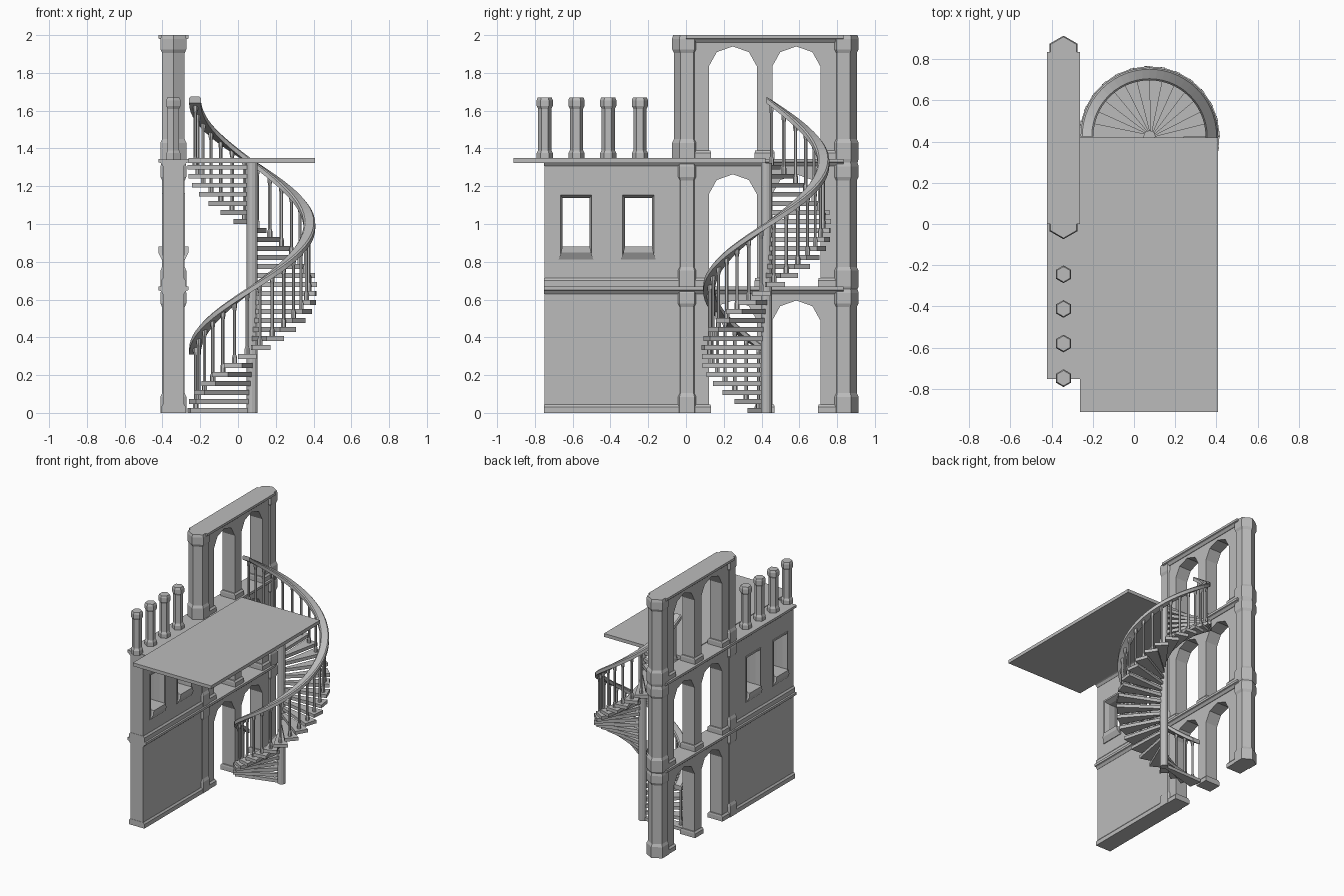
import bpy, bmesh, math
from math import sin, cos, pi

if "Cube" in bpy.data.objects:
    bpy.data.objects.remove(bpy.data.objects["Cube"])

stone = bpy.data.materials.new("grey_stone")
stone.diffuse_color = (0.5, 0.5, 0.5, 1)
stone.use_nodes = True
stone.node_tree.nodes["Principled BSDF"].inputs["Base Color"].default_value = stone.diffuse_color
WX = -0.342               # wall centre line in x
CX, CY = 0.075, 0.425     # stair axis


def make(name, bm):
    bmesh.ops.recalc_face_normals(bm, faces=bm.faces)
    me = bpy.data.meshes.new(name)
    bm.to_mesh(me)
    bm.free()
    me.materials.append(stone)
    ob = bpy.data.objects.new(name, me)
    bpy.context.collection.objects.link(ob)
    return ob


def extrude(bm, pts, vec):
    """Solid from a flat outline pushed along vec."""
    f = bm.faces.new([bm.verts.new(p) for p in pts])
    r = bmesh.ops.extrude_face_region(bm, geom=[f], use_keep_orig=True)
    vs = [g for g in r["geom"] if isinstance(g, bmesh.types.BMVert)]
    bmesh.ops.translate(bm, verts=vs, vec=vec)


def box(bm, x0, x1, y0, y1, z0, z1):
    extrude(bm, [(x0, y0, z0), (x1, y0, z0), (x1, y1, z0), (x0, y1, z0)], (0, 0, z1 - z0))


def loft(bm, loops, caps=True, closed=False):
    """Bridge equal point loops in order."""
    vl = [[bm.verts.new(p) for p in lp] for lp in loops]
    n = len(vl[0])
    pairs = list(zip(vl, vl[1:])) + ([(vl[-1], vl[0])] if closed else [])
    for a, b in pairs:
        for i in range(n):
            j = (i + 1) % n
            bm.faces.new((a[i], a[j], b[j], b[i]))
    if caps:
        bm.faces.new(vl[0])
        bm.faces.new(vl[-1])


def lathe(bm, cx, cy, prof, sides, turn=0.0):
    """Faceted column from (radius, z) pairs."""
    loft(bm, [[(cx + r * cos(turn + 2 * pi * i / sides), cy + r * sin(turn + 2 * pi * i / sides), z)
               for i in range(sides)] for r, z in prof])


# storeys: floor height, wall top
levels = [(0.0, 0.645), (0.668, 1.315), (1.345, 1.985)]
arches = [0.248, 0.584]
AW = 0.127

# arcade walls with faceted arches, and their plinths
for n, (z0, z1) in enumerate(levels):
    out = [(0.0, z0)]
    for c in arches:
        out += [(c + dy, z0 + dz) for dy, dz in
                [(-AW, 0), (-AW, 0.49), (-0.085, 0.565), (0, 0.595), (0.085, 0.565), (AW, 0.49), (AW, 0)]]
    out += [(0.84, z0), (0.84, z1), (0.0, z1)]
    bm = bmesh.new()
    extrude(bm, [(WX - 0.052, y, z) for y, z in out], (0.104, 0, 0))
    make(f"arcade_wall_{n + 1}", bm)
    bm = bmesh.new()
    for y0, y1 in [(0.0, 0.13), (0.366, 0.466), (0.702, 0.84)]:
        loft(bm, [[(WX + sx * (0.052 + g), y0 - g * 0.2 if s0 < 0 else y1 + g * 0.2, z)
                   for sx, s0 in [(-1, -1), (1, -1), (1, 1), (-1, 1)]]
                  for g, z in [(0.012, z0), (0.012, z0 + 0.032), (0.001, z0 + 0.045)]])
    make(f"pier_plinths_{n + 1}", bm)

# solid side walls
walls = []
for n, (z0, z1) in enumerate(levels[:2]):
    bm = bmesh.new()
    box(bm, WX - 0.055, WX + 0.055, -0.75, 0.0, z0, z1)
    walls.append(make(f"solid_wall_{n + 1}", bm))
    bm = bmesh.new()
    prof = [(-0.066, 0), (0.066, 0), (0.066, 0.032), (0.056, 0.045), (-0.056, 0.045), (-0.066, 0.032)]
    extrude(bm, [(WX + x, -0.752, z0 + z) for x, z in prof], (0, 0.752, 0))
    make(f"wall_plinth_{n + 1}", bm)

# window openings, splayed frames and sills
def rect(d, y0, y1, z0, z1):
    return [(WX + d, y0, z0), (WX + d, y1, z0), (WX + d, y1, z1), (WX + d, y0, z1)]


for n, c in enumerate((-0.582, -0.252)):
    bm = bmesh.new()
    box(bm, WX - 0.2, WX + 0.2, c - 0.091, c + 0.091, 0.812, 1.163)
    cut = make("window_cutter", bm)
    mod = walls[1].modifiers.new("window", 'BOOLEAN')
    mod.operation, mod.solver, mod.object = 'DIFFERENCE', 'EXACT', cut
    bpy.context.view_layer.objects.active = walls[1]
    bpy.ops.object.modifier_apply(modifier=mod.name)
    bpy.data.objects.remove(cut)
    bm = bmesh.new()
    o = (c - 0.093, c + 0.093, 0.81, 1.165)
    m = (c - 0.083, c + 0.083, 0.83, 1.153)
    i = (c - 0.072, c + 0.072, 0.88, 1.138)
    loft(bm, [rect(0.061, *o), rect(0.061, *m), rect(0.025, *i),
              rect(-0.025, *i), rect(-0.061, *m), rect(-0.061, *o)], caps=False, closed=True)
    make(f"window_frame_{n + 1}", bm)
    bm = bmesh.new()
    for s in (-1, 1):
        loft(bm, [[(WX + s * a, c - w, z), (WX + s * a, c + w, z), (WX + s * 0.02, c + w, z), (WX + s * 0.02, c - w, z)]
                  for a, w, z in [(0.06, 0.093, 0.81), (0.08, 0.08, 0.848), (0.08, 0.073, 0.88)]])
    make(f"window_sill_{n + 1}", bm)

# cornices between storeys and on top
corn = [(-0.056, -0.038), (0.056, -0.038), (0.068, -0.022), (0.08, -0.018), (0.08, 0),
        (-0.08, 0), (-0.08, -0.018), (-0.068, -0.022)]
for n, (z, y0) in enumerate([(0.668, -0.752), (1.345, -0.752), (2.0, 0.0)]):
    bm = bmesh.new()
    extrude(bm, [(WX + x, y0, z + dz) for x, dz in corn], (0, 0.835 - y0, 0))
    make(f"cornice_{n + 1}", bm)

# hexagonal columns, one stack per end of the arcade
for n, cy in enumerate((0.005, 0.835)):
    bm = bmesh.new()
    prof = []
    for z0, z1 in zip((0, 0.668, 1.345), (0.655, 1.325, 2.0)):
        prof += [(0.079, z0), (0.079, z0 + 0.085), (0.069, z0 + 0.105), (0.069, z1 - 0.095),
                 (0.079, z1 - 0.075), (0.079, z1 - 0.02), (0.073, z1)]
    lathe(bm, WX, cy, prof, 6, pi / 2)
    make(f"hex_column_{n + 1}", bm)

# short posts standing on the side wall
for n in range(4):
    bm = bmesh.new()
    lathe(bm, WX, -0.75 + 0.168 * n + 0.002, [(0.043, 1.34), (0.043, 1.375), (0.035, 1.39), (0.035, 1.61),
          (0.043, 1.625), (0.043, 1.655), (0.037, 1.67)], 6, pi / 2)
    make(f"roof_post_{n + 1}", bm)

# upper floor slab
bm = bmesh.new()
box(bm, -0.262, 0.408, -0.912, 0.42, 1.324, 1.35)
make("floor_slab", bm)

# spiral stair: pole, wedge steps, balusters, rail
bm = bmesh.new()
lathe(bm, CX, CY, [(0.029, 0), (0.029, 1.324)], 12)
make("stair_pole", bm)

STEPS, RISE = 28, 1.335 / 28
DA = 2 * pi / STEPS


def polar(r, a, z):
    return (CX + r * cos(a), CY + r * sin(a), z)


def rail_top(a):
    return 0.345 + 1.33 * (a - pi) / (2 * pi)


steps, bal = bmesh.new(), bmesh.new()
for k in range(STEPS):
    a, z = pi + k * DA, k * RISE
    b = a + DA * 1.3
    extrude(steps, [polar(0.025, a - 0.3, z), polar(0.342, a, z), polar(0.342, b, z), polar(0.025, b + 0.3, z)],
            (0, 0, 0.025))
    m = a + DA * 0.6
    x, y, _ = polar(0.302, m, 0)
    t = rail_top(m) - 0.02
    s = z + 0.024
    lathe(bal, x, y, [(0.014, s), (0.014, s + 0.03), (0.009, s + 0.045), (0.009, t - 0.05),
                      (0.013, t - 0.03), (0.013, t)], 6, m)
make("stair_steps", steps)
make("stair_balusters", bal)

bm = bmesh.new()
N = 56
loops = []
for i in range(N + 1):
    a = pi + 2 * pi * i / N
    z = rail_top(a)
    loops.append([polar(r, a, z + dz) for r, dz in
                  [(0.272, -0.035), (0.334, -0.035), (0.334, -0.008), (0.326, 0), (0.28, 0), (0.272, -0.008)]])
loft(bm, loops)
make("stair_handrail", bm)
